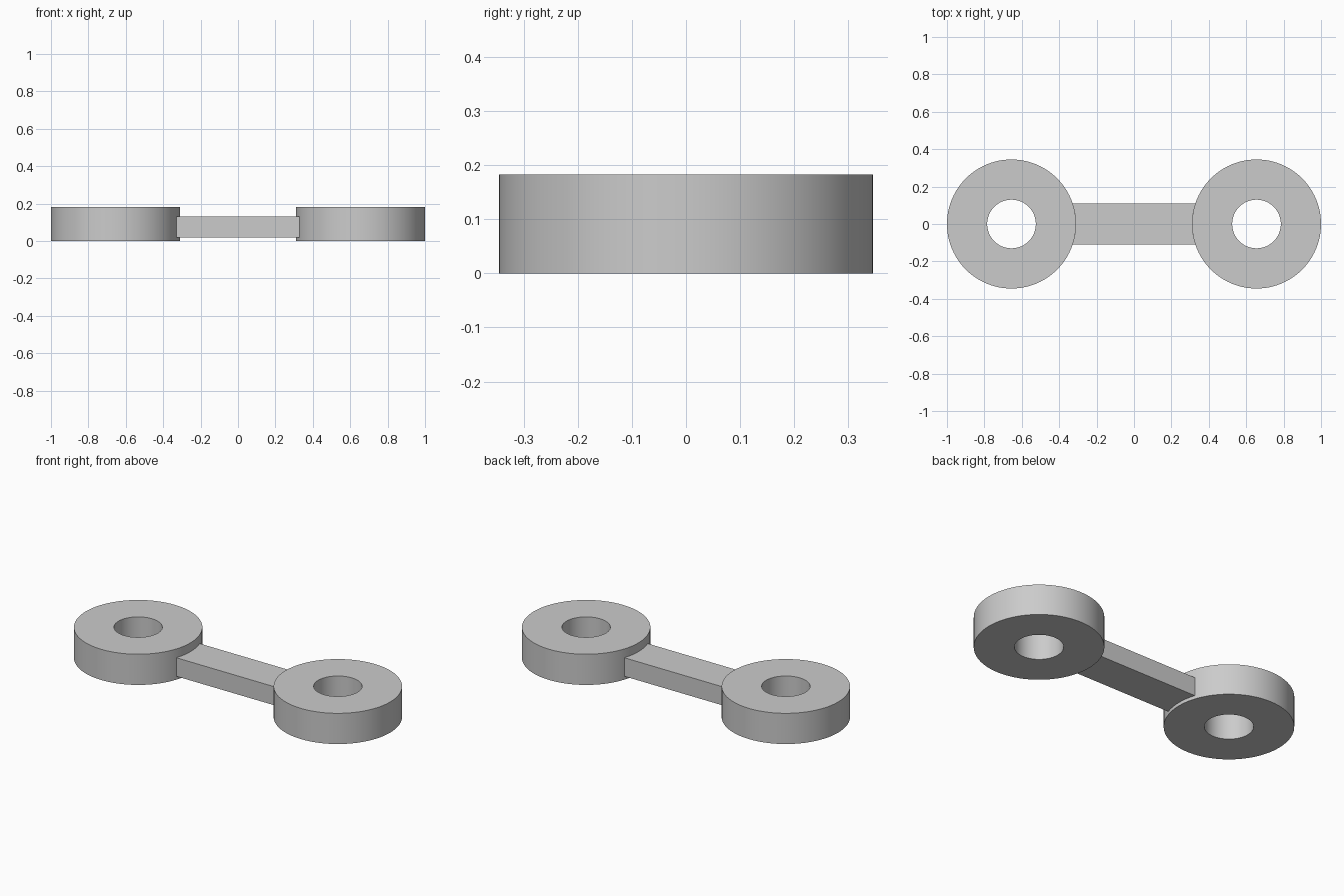
import bpy, bmesh, math

if "Cube" in bpy.data.objects:
    bpy.data.objects.remove(bpy.data.objects["Cube"])

CX, R_OUT, R_IN, H = 0.655, 0.345, 0.13, 0.182
SEG = 96

grey = bpy.data.materials.new("light grey")
grey.diffuse_color = (0.6, 0.6, 0.6, 1)
grey.use_nodes = True
grey.node_tree.nodes["Principled BSDF"].inputs["Base Color"].default_value = grey.diffuse_color


def make_object(name, bm):
    bmesh.ops.recalc_face_normals(bm, faces=bm.faces)
    mesh = bpy.data.meshes.new(name)
    bm.to_mesh(mesh)
    bm.free()
    mesh.materials.append(grey)
    obj = bpy.data.objects.new(name, mesh)
    bpy.context.collection.objects.link(obj)
    bpy.ops.object.select_all(action='DESELECT')
    obj.select_set(True)
    bpy.context.view_layer.objects.active = obj
    bpy.ops.object.shade_smooth_by_angle(angle=math.radians(30))
    return obj


def make_ring(name, cx):
    # Square section swept around the hole axis
    bm = bmesh.new()
    section = [(R_IN, 0), (R_OUT, 0), (R_OUT, H), (R_IN, H)]
    loops = []
    for i in range(SEG):
        a = 2 * math.pi * i / SEG
        loops.append([bm.verts.new((cx + r * math.cos(a), r * math.sin(a), z))
                      for r, z in section])
    for i in range(SEG):
        a, b = loops[i], loops[(i + 1) % SEG]
        for j in range(4):
            k = (j + 1) % 4
            bm.faces.new((a[j], b[j], b[k], a[k]))
    return make_object(name, bm)


def make_bar(name, half_width, z0, z1):
    # Bar outline with ends hollowed to sit against the round rings
    half_angle = math.asin(half_width / R_OUT)
    outline = []
    for side in (1, -1):
        for i in range(9):
            a = half_angle * (1 - i / 4)
            outline.append((side * (CX - R_OUT * math.cos(a)),
                            side * R_OUT * math.sin(a)))
    bm = bmesh.new()
    base = bm.faces.new([bm.verts.new((x, y, z0)) for x, y in outline])
    top = bmesh.ops.extrude_face_region(bm, geom=[base])["geom"]
    bmesh.ops.translate(bm, vec=(0, 0, z1 - z0),
                        verts=[v for v in top if isinstance(v, bmesh.types.BMVert)])
    # Open ends: the ring walls close them
    ends = [f for f in bm.faces
            if abs(f.normal.z) < 0.5 and abs(f.calc_center_median().y) < half_width * 0.98]
    bmesh.ops.delete(bm, geom=ends, context='FACES_ONLY')
    return make_object(name, bm)


make_ring("left_ring", -CX)
make_ring("right_ring", CX)
make_bar("connecting_bar", 0.11, 0.02, 0.13)
